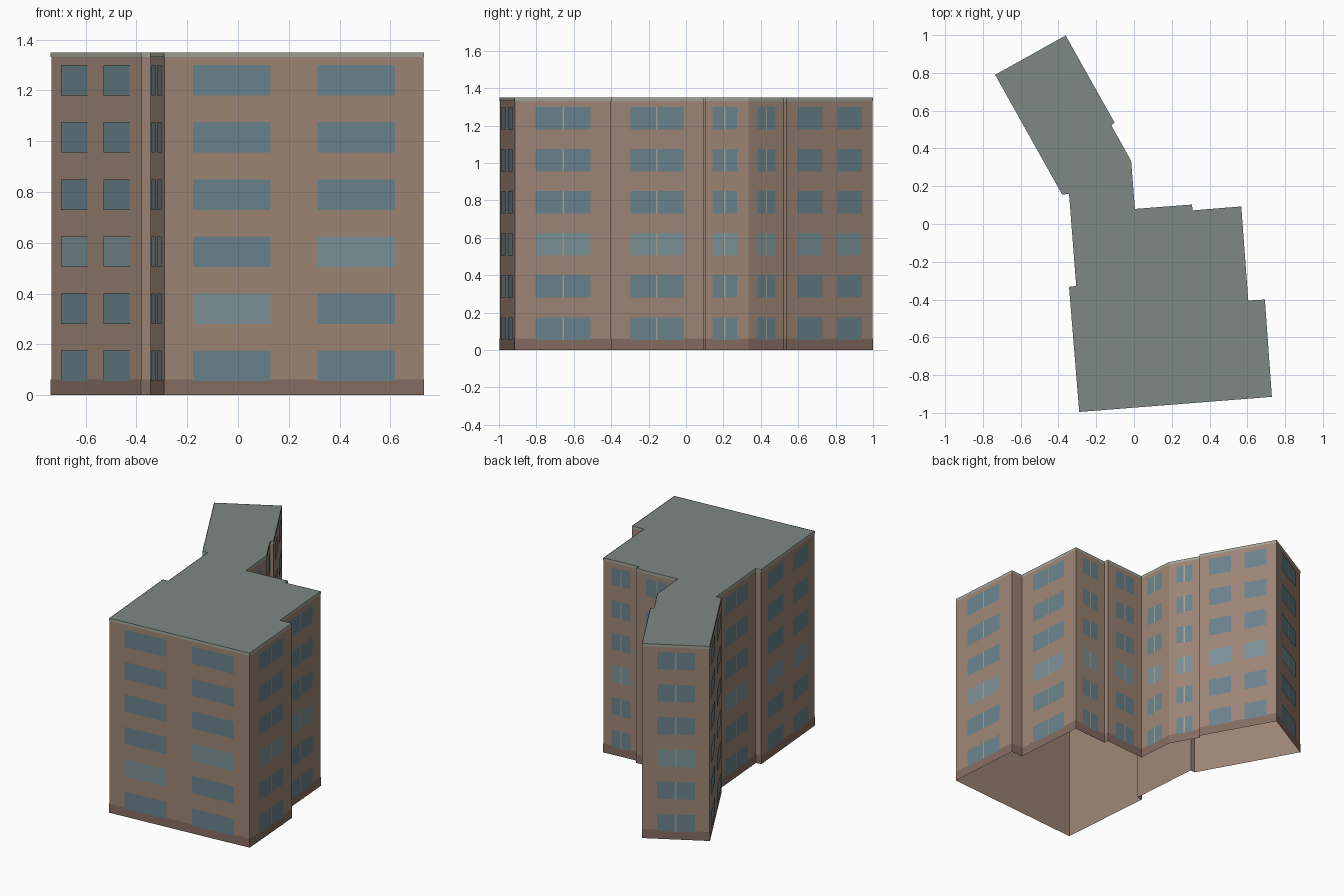
import bpy
from mathutils import Vector

if "Cube" in bpy.data.objects:
    bpy.data.objects.remove(bpy.data.objects["Cube"])

H = 1.35          # building height
FLOORS = 6
STOREY = 0.225

# Footprint, counter-clockwise from the front left corner
PLAN = [Vector(p) for p in [
    (-0.29, -0.995), (0.73, -0.915), (0.693, -0.40), (0.605, -0.405),
    (0.568, 0.093), (0.31, 0.072), (0.307, 0.103), (0.005, 0.08),
    (-0.015, 0.333), (-0.12, 0.522), (-0.103, 0.537), (-0.362, 0.998),
    (-0.735, 0.79), (-0.38, 0.155), (-0.344, 0.16), (-0.306, -0.328),
    (-0.344, -0.333)]]
N = len(PLAN)


def material(name, rgb):
    m = bpy.data.materials.new(name)
    m.diffuse_color = (*rgb, 1)
    m.use_nodes = True
    m.node_tree.nodes["Principled BSDF"].inputs["Base Color"].default_value = m.diffuse_color
    return m


def make(name, polys, mat):
    verts, faces = [], []
    for poly in polys:
        faces.append(range(len(verts), len(verts) + len(poly)))
        verts += poly
    me = bpy.data.meshes.new(name)
    me.from_pydata(verts, [], [list(f) for f in faces])
    me.materials.append(mat)
    ob = bpy.data.objects.new(name, me)
    bpy.context.collection.objects.link(ob)
    return ob


def upright(p, q, z0, z1):
    return [(*p, z0), (*q, z0), (*q, z1), (*p, z1)]


def normal(p, q):
    d = (q - p).normalized()
    return Vector((d.y, -d.x))


def grown(plan, off):
    """Footprint pushed outwards with mitred corners."""
    out = []
    for i, p in enumerate(plan):
        a, b = normal(plan[i - 1], p), normal(p, plan[(i + 1) % N])
        out.append(p + (a + b) * (off / (1 + a.dot(b))))
    return out


def ring(plan, z0, z1):
    return [upright(plan[i], plan[(i + 1) % N], z0, z1) for i in range(N)]


brick = material("brick", (0.34, 0.235, 0.18))
plinth = material("plinth", (0.235, 0.15, 0.12))
grey = material("roof_grey", (0.21, 0.25, 0.235))
trim = material("trim", (0.36, 0.36, 0.32))
glass = material("glass", (0.145, 0.225, 0.26))
pale = material("pale_glass", (0.20, 0.285, 0.31))

# Open-bottomed shell, flat roof, plinth and parapet bands
make("walls", ring(PLAN, 0, H), brick)
make("roof", [[(*p, H) for p in PLAN]], grey)
band = grown(PLAN, 0.002)
make("base_band", ring(band, 0, 0.062), plinth)
make("parapet_band", ring(band, H - 0.018, H), trim)

# Windows: long walls get two bays, short ones a single divided window
panes, pale_panes, bars = [], [], []
for i, p in enumerate(PLAN):
    q = PLAN[(i + 1) % N]
    length = (q - p).length
    if length < 0.15:
        continue
    d, n = (q - p) / length, normal(p, q)
    bays = 2 if length > 0.52 else 1
    bay = (length - 0.04) / bays
    half = d * bay * 0.31
    for b in range(bays):
        c = p + d * (0.02 + bay * (b + 0.5)) + n * 0.004
        for k in range(FLOORS):
            z = 0.055 + k * STOREY
            lit = k == (1 if i == 0 and b == 0 else 2)
            (pale_panes if lit else panes).append(
                upright(c - half, c + half, z, z + 0.12))
            if bays == 1:
                m = c + n * 0.001
                bars.append(upright(m - d * 0.004, m + d * 0.004, z, z + 0.12))
make("windows", panes, glass)
make("pale_windows", pale_panes, pale)
make("window_bars", bars, trim)
